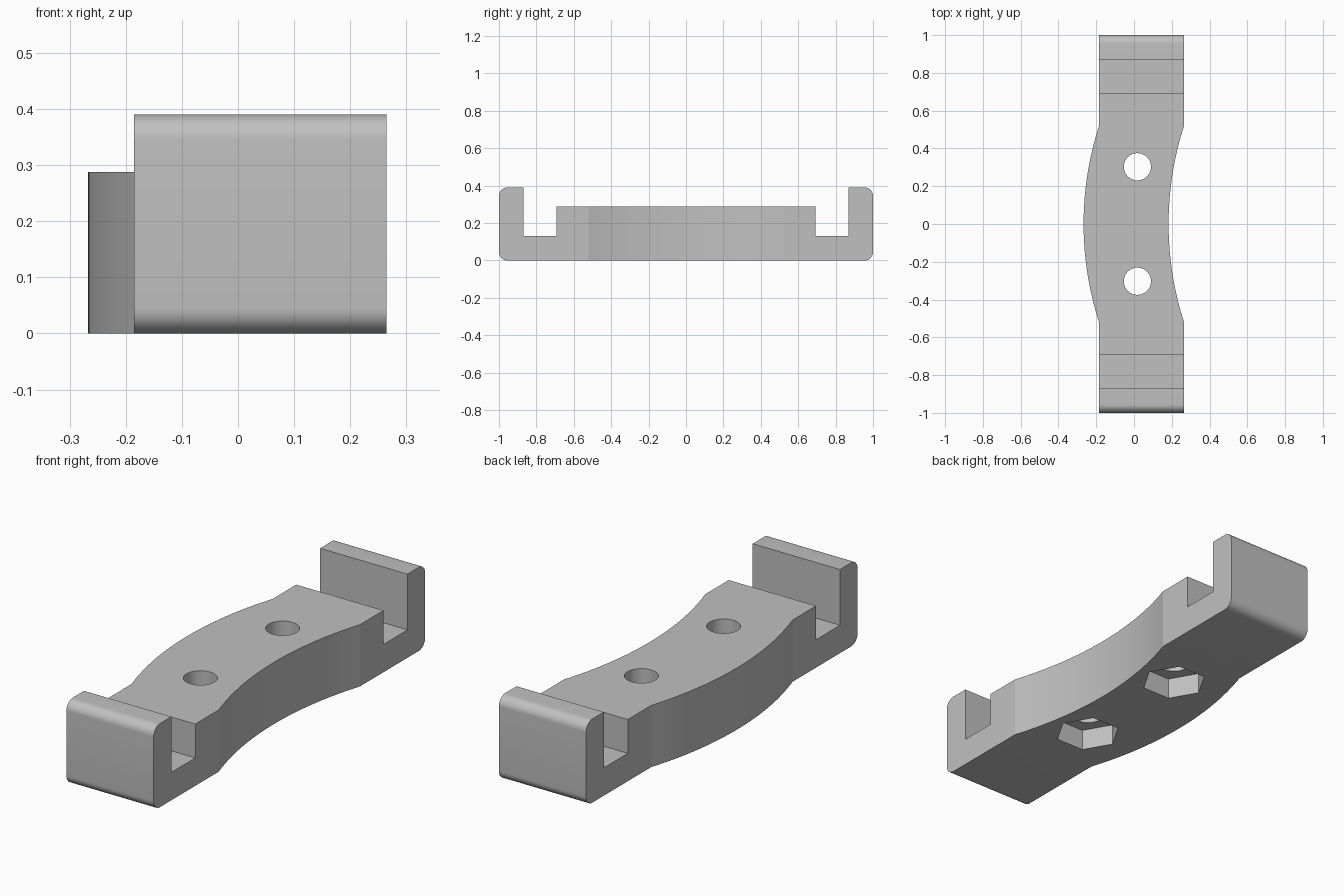
import bpy, bmesh, math
from mathutils import Vector

cube = bpy.data.objects.get("Cube")
if cube:
    bpy.data.objects.remove(cube, do_unlink=True)

grey = bpy.data.materials.new("plain grey")
grey.use_nodes = True
colour = (0.53, 0.53, 0.53, 1)
grey.diffuse_color = colour
grey.node_tree.nodes["Principled BSDF"].inputs["Base Color"].default_value = colour


def prism(name, points, offset):
    """Extrude a closed outline of 3D points by an offset."""
    bm = bmesh.new()
    face = bm.faces.new([bm.verts.new(p) for p in points])
    out = bmesh.ops.extrude_face_region(bm, geom=[face])
    moved = [g for g in out["geom"] if isinstance(g, bmesh.types.BMVert)]
    bmesh.ops.translate(bm, verts=moved, vec=Vector(offset))
    bmesh.ops.recalc_face_normals(bm, faces=bm.faces)
    mesh = bpy.data.meshes.new(name)
    bm.to_mesh(mesh)
    bm.free()
    mesh.materials.append(grey)
    obj = bpy.data.objects.new(name, mesh)
    bpy.context.collection.objects.link(obj)
    return obj


def ring(radius, sides, y, z):
    """Regular polygon outline around a screw axis, first corner along x."""
    turn = 2 * math.pi / sides
    return [(HOLE_X + radius * math.cos(i * turn), y + radius * math.sin(i * turn), z)
            for i in range(sides)]


def fillet(y, z, radius, start, steps=10):
    """Quarter-round corner centred on (y, z)."""
    angles = [start + math.pi / 2 * i / steps for i in range(steps + 1)]
    return [(y + radius * math.cos(a), z + radius * math.sin(a)) for a in angles]


def apply_boolean(target, cutter, operation):
    cutter.hide_render = True
    mod = target.modifiers.new(cutter.name, "BOOLEAN")
    mod.operation = operation
    mod.solver = "EXACT"
    mod.object = cutter
    bpy.context.view_layer.objects.active = target
    bpy.ops.object.modifier_apply(modifier=mod.name)
    bpy.data.objects.remove(cutter, do_unlink=True)


HALF_WIDTH, SHIFT, BOW, BEND_Y = 0.225, 0.04, 0.082, 0.52
HOLE_X, HOLE_Y = 0.018, 0.303
TOP, DECK, SLOT, ROUND = 0.39, 0.288, 0.13, 0.045

# Side profile: end hooks, slots and raised middle deck
half = fillet(1 - ROUND, ROUND, ROUND, -math.pi / 2)
half += fillet(1 - ROUND, TOP - ROUND, ROUND, 0)
half += [(0.87, TOP), (0.87, SLOT), (0.693, SLOT), (0.693, DECK)]
profile = half + [(-y, z) for y, z in reversed(half)]
bracket = prism("bracket", [(-0.5, y, z) for y, z in profile], (1, 0, 0))

# Plan outline: straight ends joined by a bowed middle
radius = (BEND_Y ** 2 + BOW ** 2) / (2 * BOW)
sweep = math.asin(BEND_Y / radius)
arc = []
for i in range(33):
    a = sweep * (i / 16 - 1)
    arc.append((SHIFT - radius * (math.cos(a) - math.cos(sweep)), radius * math.sin(a)))
spine = [(SHIFT, -1.1)] + arc + [(SHIFT, 1.1)]
outline = [(x + HALF_WIDTH, y, -0.1) for x, y in spine]
outline += [(x - HALF_WIDTH, y, -0.1) for x, y in reversed(spine)]
apply_boolean(bracket, prism("plan_cutter", outline, (0, 0, 0.7)), "INTERSECT")

# Screw holes with hexagonal nut pockets underneath
for y in (-HOLE_Y, HOLE_Y):
    apply_boolean(bracket, prism("screw_hole", ring(0.072, 48, y, -0.1), (0, 0, 0.6)), "DIFFERENCE")
    apply_boolean(bracket, prism("nut_pocket", ring(0.145, 6, y, -0.1), (0, 0, 0.2)), "DIFFERENCE")

bpy.ops.object.select_all(action="DESELECT")
bracket.select_set(True)
bpy.context.view_layer.objects.active = bracket
bpy.ops.object.shade_smooth_by_angle(angle=math.radians(14))
